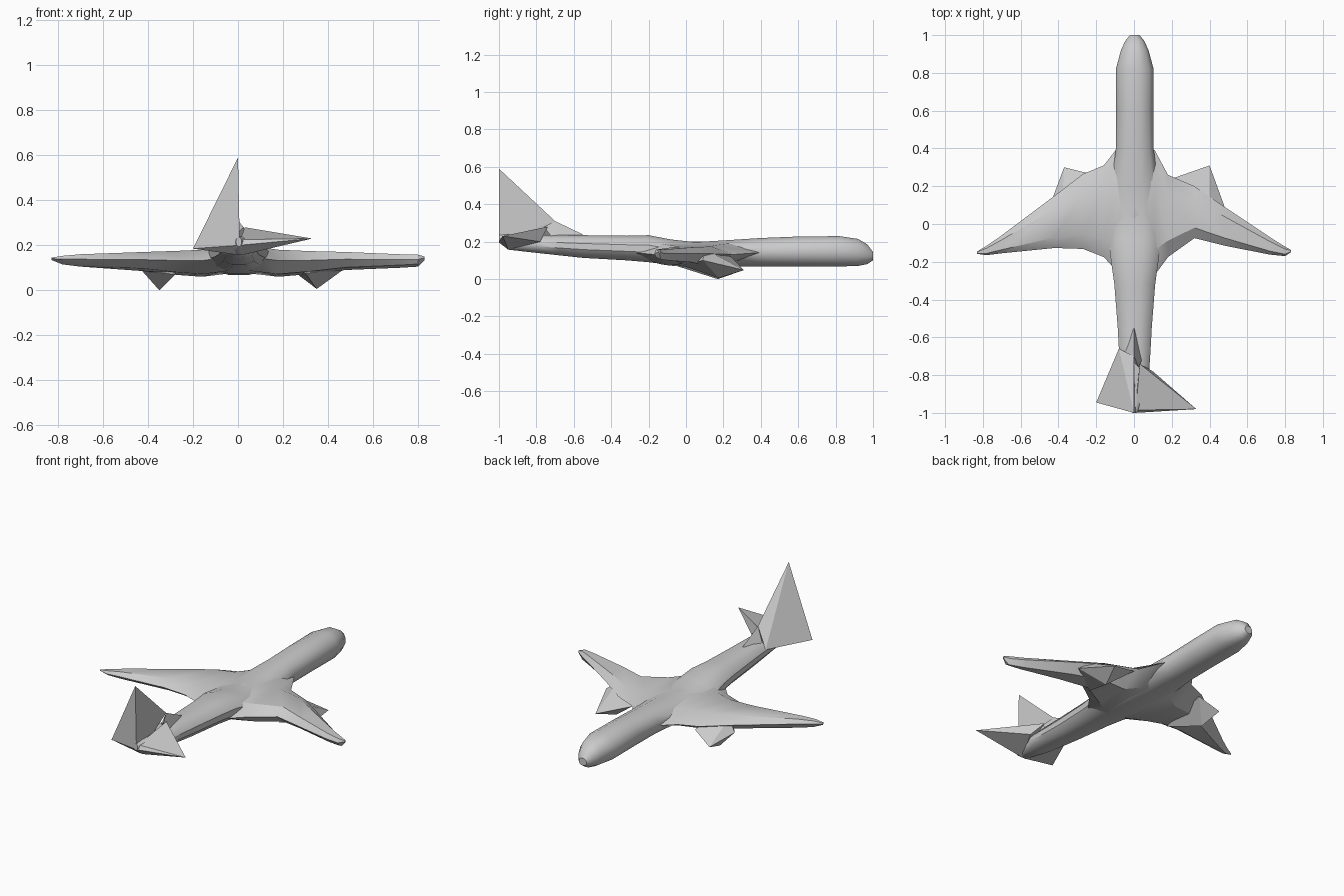
import bpy, bmesh, math

cube = bpy.data.objects.get("Cube")
if cube:
    bpy.data.objects.remove(cube, do_unlink=True)

GREY = (0.6, 0.6, 0.6, 1)
grey = bpy.data.materials.new("light grey")
grey.use_nodes = True
grey.diffuse_color = GREY
grey.node_tree.nodes["Principled BSDF"].inputs["Base Color"].default_value = GREY


def finish(name, bm, smooth=None):
    bmesh.ops.recalc_face_normals(bm, faces=bm.faces)
    mesh = bpy.data.meshes.new(name)
    bm.to_mesh(mesh)
    bm.free()
    mesh.materials.append(grey)
    obj = bpy.data.objects.new(name, mesh)
    bpy.context.collection.objects.link(obj)
    if smooth:
        bpy.ops.object.select_all(action='DESELECT')
        obj.select_set(True)
        bpy.context.view_layer.objects.active = obj
        bpy.ops.object.shade_smooth_by_angle(angle=math.radians(smooth))
    return obj


def loft(name, rings, smooth=None):
    """Skin a list of equal-sized closed rings and cap both ends."""
    bm = bmesh.new()
    rows = [[bm.verts.new(p) for p in ring] for ring in rings]
    n = len(rows[0])
    for a, b in zip(rows, rows[1:]):
        for i in range(n):
            j = (i + 1) % n
            bm.faces.new((a[i], a[j], b[j], b[i]))
    bm.faces.new(rows[0])
    bm.faces.new(rows[-1])
    return finish(name, bm, smooth)


def hull(name, points):
    """Sharp faceted solid around a few points."""
    bm = bmesh.new()
    for p in points:
        bm.verts.new(p)
    out = bmesh.ops.convex_hull(bm, input=bm.verts)
    bmesh.ops.delete(bm, geom=out["geom_interior"], context='VERTS')
    return finish(name, bm)


def body_ring(y, half, low, high, sides=12):
    ring = []
    for i in range(sides):
        a = math.tau * (i + 0.5) / sides
        c, s = math.cos(a), math.sin(a)
        x = half * math.copysign(abs(c) ** 0.85, c) * 1.03
        z = (low + high) / 2 + (high - low) / 2 * s * 1.03
        ring.append((x + 0.004, y, z))
    return ring


# Fuselage: y, half width, bottom, top
BODY = [(1.0, .025, .10, .145), (.97, .05, .08, .185), (.92, .073, .07, .215),
        (.82, .1, .067, .23), (.6, .098, .067, .228), (.4, .1, .068, .22),
        (.2, .125, .068, .207), (.05, .14, .068, .198), (-.08, .14, .075, .212),
        (-.2, .125, .09, .235), (-.32, .108, .1, .232), (-.55, .09, .113, .235),
        (-.68, .083, .127, .235), (-.8, .075, .14, .235), (-.95, .04, .157, .24),
        (-1.0, .012, .195, .235)]
loft("fuselage", [body_ring(*row) for row in BODY], 35)


def wing_ring(x, lead, trail, low, high):
    chord = lead - trail
    mid = low + (high - low) * 0.6
    return [(x, lead, mid), (x, lead - .25 * chord, high), (x, trail + .2 * chord, high),
            (x, trail, mid), (x, trail + .2 * chord, low + .012), (x, lead - .3 * chord, low)]


# Wings: distance out, leading edge, trailing edge, bottom, top
LEFT_WING = [(0, .44, -.34, .08, .2), (.11, .39, -.27, .068, .19), (.18, .26, -.175, .06, .18),
             (.32, .2, -.075, .072, .174), (.48, .09, -.115, .09, .17),
             (.72, -.07, -.162, .1, .16), (.8, -.12, -.17, .105, .158),
             (.83, -.137, -.15, .135, .15)]
RIGHT_WING = [(0, .44, -.34, .08, .2), (.09, .4, -.25, .068, .19), (.16, .31, -.175, .06, .18),
              (.27, .265, -.132, .068, .175), (.42, .15, -.127, .085, .17),
              (.7, -.06, -.155, .105, .16), (.78, -.115, -.165, .115, .153),
              (.83, -.145, -.158, .135, .145)]
for side, name, rows in ((1, "left", LEFT_WING), (-1, "right", RIGHT_WING)):
    loft(name + "_wing", [wing_ring(side * r[0], *r[1:]) for r in rows], 30)

# Wedge-shaped engines hanging below the leading edges
hull("left_engine", [(.2, .24, .12), (.4, .31, .048), (.35, .175, .006), (.48, .09, .1),
                     (.3, -.03, .075), (.3, .15, .15), (.4, .1, .16)])
hull("right_engine", [(-.25, .27, .11), (-.37, .3, .045), (-.35, .17, 0), (-.43, .14, .09),
                      (-.28, -.05, .07), (-.28, .17, .15), (-.38, .12, .16)])

# Tall fin leaning into the short right tailplane
hull("fin_and_right_tailplane", [(0, -1, .59), (-.2, -.945, .185), (-.08, -.66, .2),
                                 (0, -.7, .31), (.008, -1, .2), (0, -.95, .157)])
hull("fin_fairing", [(0, -.55, .238), (0, -.7, .31), (-.06, -.67, .2), (.05, -.7, .2),
                     (.025, -.76, .28)])

# Longer left tailplane
hull("left_tailplane", [(.33, -.98, .23), (.005, -1, .2), (.03, -.74, .28), (.1, -.78, .2),
                        (.02, -.95, .157), (.01, -.985, .225)])
